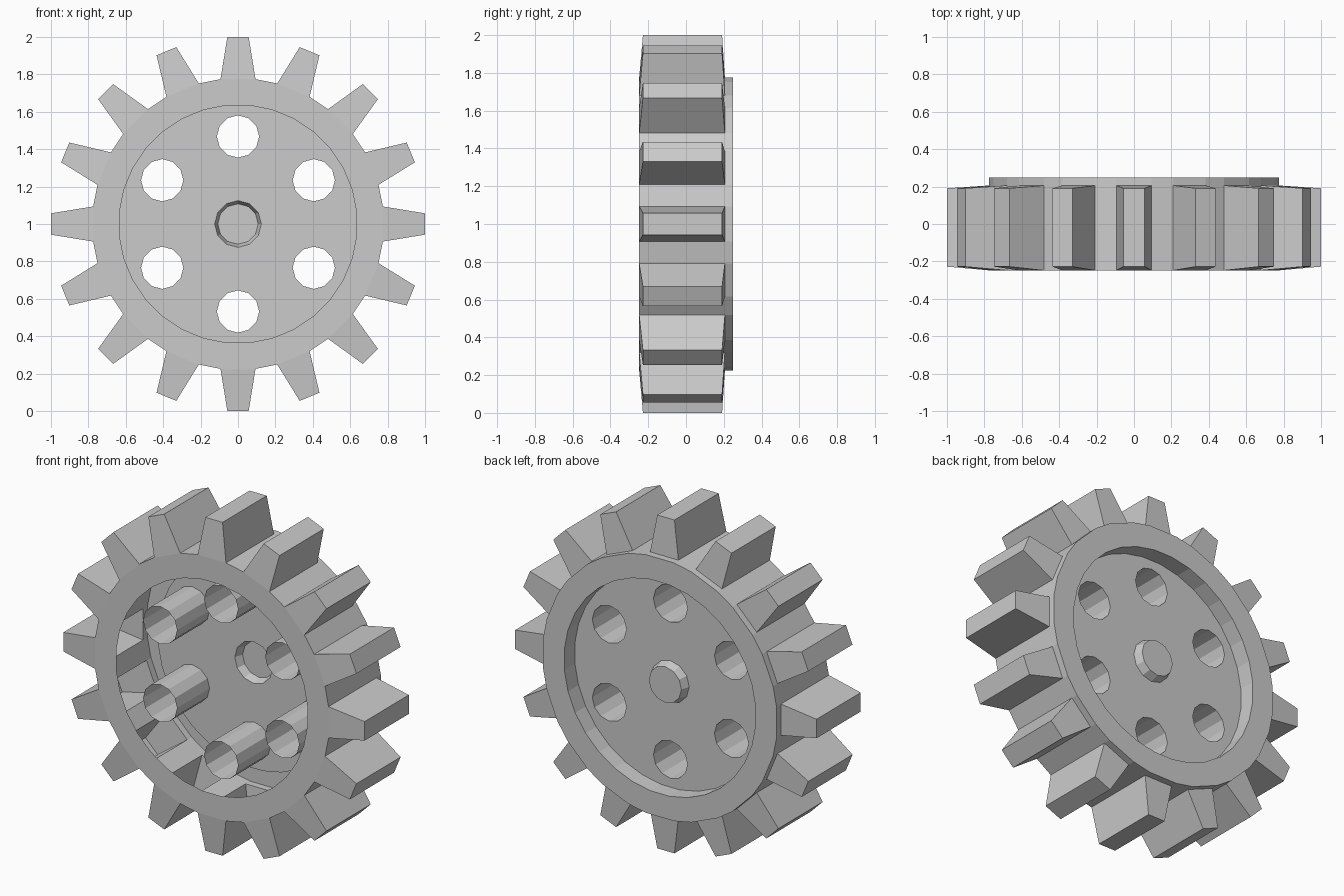
import bpy, bmesh
from math import sin, cos, radians, tau
from mathutils import Vector, Matrix

cube = bpy.data.objects.get("Cube")
if cube:
    bpy.data.objects.remove(cube, do_unlink=True)

# One flat grey for the whole gear
grey = bpy.data.materials.new("light_grey")
grey.use_nodes = True
colour = (0.6, 0.6, 0.6, 1)
grey.diffuse_color = colour
grey.node_tree.nodes["Principled BSDF"].inputs["Base Color"].default_value = colour

TEETH = 16
STEP = tau / TEETH
HALF = radians(6.9)          # half angle of a tooth root
FRONT, BACK = -0.248, 0.248
TOOTH_BACK = 0.206
WEB = 0.148
R_OUT, R_IN = 0.78, 0.637
HOLE_R, HOLE_RING = 0.113, 0.468
AXLE = Vector((0, 0, 1))


def finish(name, bm):
    bmesh.ops.remove_doubles(bm, verts=bm.verts, dist=0.0005)
    mesh = bpy.data.meshes.new(name)
    bm.to_mesh(mesh)
    bm.free()
    mesh.materials.append(grey)
    obj = bpy.data.objects.new(name, mesh)
    bpy.context.collection.objects.link(obj)
    return obj


def loop(bm, r, y, angles, centre=AXLE):
    return [bm.verts.new(centre + Vector((r * sin(a), y, r * cos(a)))) for a in angles]


def loft(bm, a, b, keep=lambda i: True):
    n = len(a)
    for i in range(n):
        if keep(i):
            j = (i + 1) % n
            bm.faces.new((a[i], a[j], b[j], b[i]))


def even(n, start=0.0):
    return [start + tau * i / n for i in range(n)]


# Root angles: each tooth occupies an even-numbered wall panel
roots = [k * STEP + s * HALF for k in range(TEETH) for s in (-1, 1)]
inner = even(2 * TEETH, -STEP / 4)
hole_centres = [AXLE + Vector((HOLE_RING * sin(a), 0, HOLE_RING * cos(a))) for a in even(6)]

# Rim: hollow shell with openings behind the teeth
bm = bmesh.new()
front_in = loop(bm, R_IN, FRONT, inner)
front_out = loop(bm, R_OUT, FRONT, roots)
shoulder = loop(bm, R_OUT, TOOTH_BACK, roots)
back_out = loop(bm, R_OUT, BACK, roots)
back_in = loop(bm, R_IN, BACK, inner)
recess = loop(bm, R_IN, WEB, inner)
loft(bm, front_in, front_out)
loft(bm, front_out, shoulder, lambda i: i % 2 == 1)
loft(bm, shoulder, back_out)
loft(bm, back_out, back_in)
loft(bm, back_in, recess)
finish("rim", bm)

# Teeth: hollow tapered blocks
bm = bmesh.new()
for k in range(TEETH):
    turn = Matrix.Translation(AXLE) @ Matrix.Rotation(k * STEP, 4, 'Y')

    def ring(w, y0, y1, z):
        return [bm.verts.new(turn @ Vector(p))
                for p in ((-w, y0, z), (w, y0, z), (w, y1, z), (-w, y1, z))]

    base = ring(R_OUT * sin(HALF), FRONT, TOOTH_BACK, R_OUT * cos(HALF))
    tip = ring(0.057, -0.228, 0.191, 1.0)
    loft(bm, base, tip)
    bm.faces.new(tip)
finish("teeth", bm)

# Web plate with six lightening holes and a hub opening
bm = bmesh.new()
outlines = [loop(bm, R_IN, WEB, inner), loop(bm, 0.125, WEB, even(12))]
outlines += [loop(bm, HOLE_R, WEB, even(12), c) for c in hole_centres]
edges = [bm.edges.new((o[i - 1], o[i])) for o in outlines for i in range(len(o))]
bmesh.ops.triangle_fill(bm, edges=edges, use_beauty=True, normal=(0, 1, 0))
for f in bm.faces:
    f.normal_update()
    if f.normal.y < 0:
        f.normal_flip()
finish("web_plate", bm)

# Open tubes reaching forward from the holes
bm = bmesh.new()
for c in hole_centres:
    loft(bm, loop(bm, HOLE_R, -0.16, even(12), c), loop(bm, HOLE_R, WEB, even(12), c))
finish("hole_tubes", bm)

# Hub: small tapered cup standing out at the back
bm = bmesh.new()
cap = loop(bm, 0.108, 0.198, even(12))
loft(bm, loop(bm, 0.125, WEB, even(12)), cap)
bm.faces.new(cap[::-1]).normal_update()
for f in bm.faces:
    f.normal_update()
    if len(f.verts) > 4 and f.normal.y < 0:
        f.normal_flip()
finish("hub", bm)
